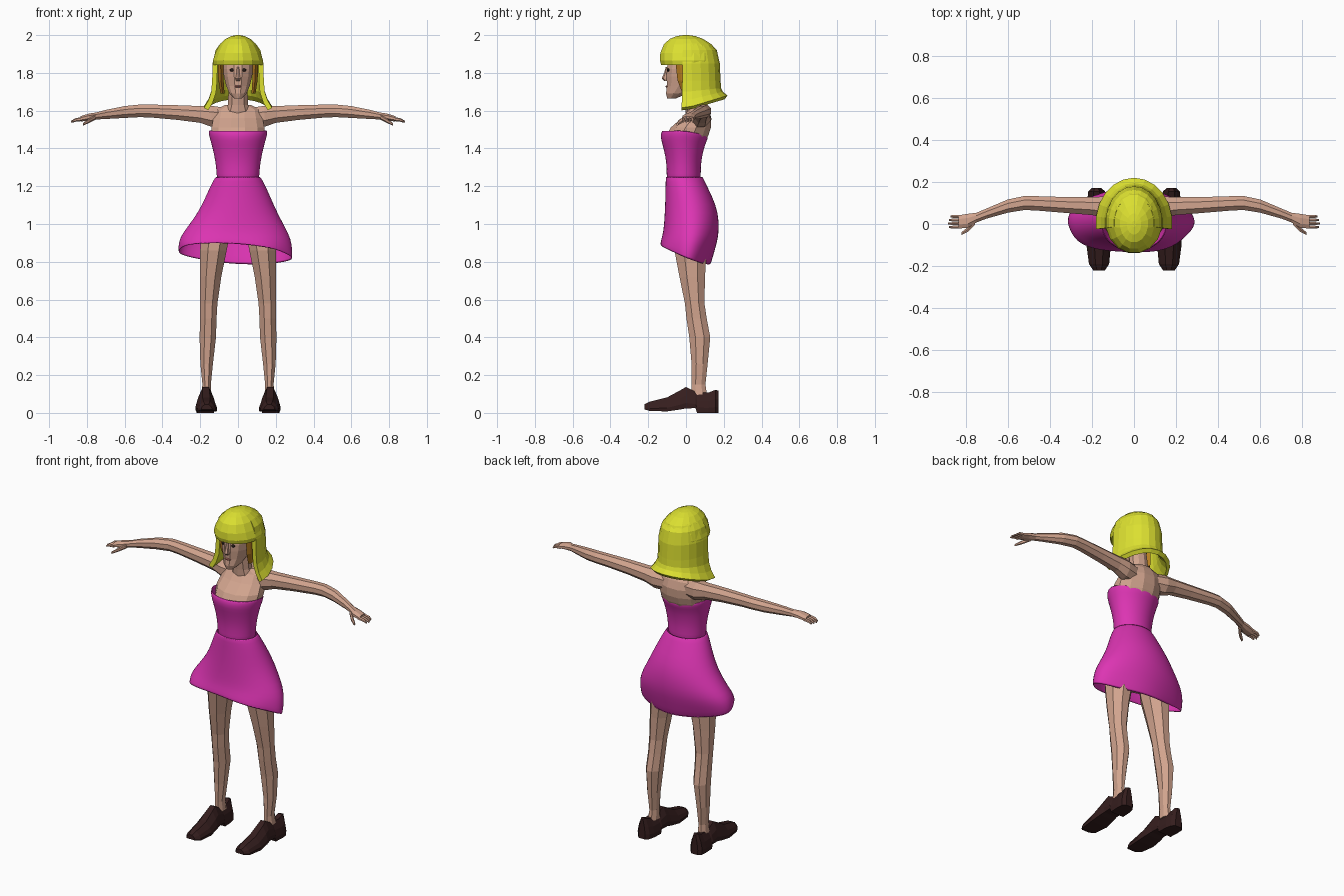
import bpy, bmesh, math
from mathutils import Vector


def material(name, r, g, b):
    m = bpy.data.materials.new(name)
    m.diffuse_color = (r, g, b, 1)
    return m


SKIN = material("skin", 0.64, 0.37, 0.27)
HAIR = material("yellow_hair", 0.71, 0.74, 0.03)
AMBER = material("amber_hair", 0.48, 0.21, 0.015)
PINK = material("pink_cloth", 0.72, 0.035, 0.45)
SHOE = material("dark_leather", 0.036, 0.013, 0.013)
DARK = material("dark_eye", 0.02, 0.012, 0.01)
LIP = material("lips", 0.38, 0.13, 0.11)


def loft(name, rings, mat, caps=True, closed=True):
    """Skin a list of equally long point rings."""
    bm = bmesh.new()
    vs = [[bm.verts.new(p) for p in r] for r in rings]
    n = len(vs[0])
    for a, b in zip(vs, vs[1:]):
        for i in range(n if closed else n - 1):
            j = (i + 1) % n
            bm.faces.new((a[i], a[j], b[j], b[i]))
    if caps:
        bm.faces.new(vs[0])
        bm.faces.new(vs[-1])
    bmesh.ops.recalc_face_normals(bm, faces=bm.faces[:])
    me = bpy.data.meshes.new(name)
    bm.to_mesh(me)
    bm.free()
    me.materials.append(mat)
    ob = bpy.data.objects.new(name, me)
    bpy.context.collection.objects.link(ob)
    return ob


def ring_z(z, cx, cy, rx, ry, n=10):
    off = math.pi / n
    return [(cx + rx * math.cos(off + 2 * math.pi * i / n),
             cy + ry * math.sin(off + 2 * math.pi * i / n), z) for i in range(n)]


def ring_x(x, cy, cz, ry, rz, n=8):
    off = math.pi / n
    return [(x, cy + ry * math.cos(off + 2 * math.pi * i / n),
             cz + rz * math.sin(off + 2 * math.pi * i / n)) for i in range(n)]


def blob(name, loc, scale, mat):
    bpy.ops.mesh.primitive_uv_sphere_add(segments=10, ring_count=6, radius=1, location=loc)
    ob = bpy.context.object
    ob.name = name
    ob.scale = scale
    ob.data.materials.append(mat)
    return ob


def cloth(ob):
    """Give a sheet thickness and smooth it."""
    mod = ob.modifiers.new("thickness", 'SOLIDIFY')
    mod.thickness, mod.offset = 0.006, -1
    ob.modifiers.new("smooth", 'SUBSURF').levels = 1
    ob.modifiers["smooth"].render_levels = 1
    for p in ob.data.polygons:
        p.use_smooth = True


# Torso, neck and head
torso = [(0.90, 0.03, 0.13, 0.08), (1.02, 0.035, 0.15, 0.10), (1.25, -0.01, 0.10, 0.075),
         (1.40, -0.008, 0.12, 0.095), (1.47, 0.008, 0.143, 0.115), (1.51, 0.025, 0.145, 0.11),
         (1.56, 0.055, 0.135, 0.082), (1.605, 0.068, 0.125, 0.055), (1.63, 0.065, 0.07, 0.045)]
loft("torso", [ring_z(z, 0, c, a, b, 12) for z, c, a, b in torso], SKIN)
neck = [(1.57, 0.06, 0.08, 0.06), (1.63, 0.045, 0.056, 0.05), (1.74, 0.03, 0.052, 0.05)]
loft("neck", [ring_z(z, 0, c, a, b) for z, c, a, b in neck], SKIN)
head = [(1.665, -0.076, 0.022, 0.024), (1.69, -0.05, 0.047, 0.058), (1.73, -0.018, 0.064, 0.086),
        (1.78, -0.006, 0.077, 0.10), (1.82, 0.0, 0.082, 0.105), (1.88, 0.01, 0.08, 0.105)]
loft("head", [ring_z(z, 0, c, a, b, 12) for z, c, a, b in head], SKIN)
nose = [(1.758, -0.104, 0.012, 0.012), (1.77, -0.111, 0.015, 0.018), (1.80, -0.104, 0.009, 0.012),
        (1.832, -0.098, 0.007, 0.009)]
loft("nose", [ring_z(z, 0, c, a, b, 6) for z, c, a, b in nose], SKIN)
blob("mouth", (0, -0.1, 1.728), (0.022, 0.008, 0.006), LIP)

# Hair: domed cap with fringe, and a flared curtain round the back
cap = [(1.842, 0.012, 0.132, 0.146), (1.865, 0.012, 0.136, 0.153), (1.905, 0.013, 0.122, 0.152),
       (1.95, 0.01, 0.098, 0.13), (1.98, 0.002, 0.067, 0.09), (1.995, 0.0, 0.035, 0.05),
       (2.0, 0.0, 0.01, 0.015)]
loft("hair_cap", [ring_z(z, 0, c, a, b, 16) for z, c, a, b in cap], HAIR)
curtain = [(1.955, 0.095, 0.125, 0), (1.92, 0.12, 0.158, 0), (1.85, 0.136, 0.174, 0),
           (1.76, 0.138, 0.178, 0), (1.70, 0.143, 0.181, 0.02), (1.655, 0.158, 0.19, 0.045),
           (1.615, 0.182, 0.215, 0.065)]
rings = []
for z, rx, ry, lift in curtain:
    angles = [math.radians(-8 + 196 * i / 12) for i in range(13)]
    rings.append([(rx * math.cos(a), 0.005 + ry * math.sin(a), z + lift * max(0, math.sin(a)))
                  for a in angles])
hair = loft("hair_curtain", rings, HAIR, caps=False, closed=False)
# make sure the sheet faces outwards, then thicken inwards
mid = hair.data.polygons[len(hair.data.polygons) // 2]
if mid.normal.dot(mid.center - Vector((0, 0, mid.center.z))) < 0:
    hair.data.flip_normals()
mod = hair.modifiers.new("thickness", 'SOLIDIFY')
mod.thickness, mod.offset = 0.026, -1

# Dress bodice: top edge dips towards the back
bodice = [(1.235, -0.012, 0.113, 0.092), (1.30, -0.012, 0.116, 0.09), (1.36, -0.012, 0.126, 0.098),
          (1.42, -0.012, 0.14, 0.113), (1.465, -0.01, 0.154, 0.128), (1.495, -0.006, 0.158, 0.122)]
rings = []
for k, (z, cy, rx, ry) in enumerate(bodice):
    drop = 0.025 * max(0, k - 3) / 2
    rings.append([(x, y, zz - drop * max(0, (y - cy) / ry)) for x, y, zz in
                  ring_z(z, 0, cy, rx, ry, 24)])
cloth(loft("dress_bodice", rings, PINK, caps=False))

# Dress skirt: hem high in front, low at the back, with a few folds
skirt = [(1.252, 0, -0.010, 0.119, 0.098), (1.20, 0, 0.002, 0.148, 0.110),
         (1.10, 0, 0.025, 0.190, 0.136), (1.02, -0.005, 0.03, 0.235, 0.145),
         (0.95, -0.012, 0.026, 0.282, 0.147), (0.90, -0.016, 0.012, 0.302, 0.143),
         (0.84, -0.018, -0.006, 0.302, 0.134)]
rings = []
for k, (z, cx, cy, rx, ry) in enumerate(skirt):
    t = (k / 6) ** 4
    ring = []
    for i in range(32):
        a = 2 * math.pi * i / 32
        f = 1 + 0.035 * t * math.sin(5 * a + 0.6)
        dz = -0.055 * math.sin(a) - 0.02 * math.cos(a)
        ring.append((cx + rx * f * math.cos(a), cy + ry * f * math.sin(a), z + t * dz))
    rings.append(ring)
cloth(loft("dress_skirt", rings, PINK, caps=False))

# Paired parts
arm = [(0.07, 0.075, 1.565, 0.045, 0.055), (0.14, 0.08, 1.57, 0.055, 0.06),
       (0.20, 0.085, 1.58, 0.046, 0.048), (0.32, 0.09, 1.59, 0.041, 0.042),
       (0.46, 0.098, 1.598, 0.037, 0.037), (0.52, 0.10, 1.599, 0.036, 0.036),
       (0.60, 0.085, 1.593, 0.034, 0.034), (0.70, 0.05, 1.58, 0.026, 0.026),
       (0.75, 0.03, 1.572, 0.025, 0.02), (0.79, 0.015, 1.566, 0.036, 0.02),
       (0.835, 0.01, 1.556, 0.034, 0.015)]
leg = [(0.98, 0.115, 0.03, 0.085, 0.10), (0.86, 0.13, 0.024, 0.076, 0.092),
       (0.72, 0.145, 0.033, 0.061, 0.073), (0.58, 0.155, 0.046, 0.05, 0.056),
       (0.50, 0.157, 0.056, 0.047, 0.058), (0.40, 0.16, 0.073, 0.047, 0.06),
       (0.26, 0.166, 0.072, 0.036, 0.046), (0.15, 0.166, 0.066, 0.024, 0.04),
       (0.09, 0.168, 0.07, 0.03, 0.045)]
shoe = [(-0.22, 0.166, 0.018, 0.045, 0.028), (-0.19, 0.166, 0.01, 0.06, 0.048),
        (-0.10, 0.168, 0.008, 0.082, 0.058), (-0.03, 0.17, 0.018, 0.12, 0.052),
        (0.0, 0.17, 0.024, 0.137, 0.046), (0.05, 0.172, 0.025, 0.112, 0.046),
        (0.058, 0.172, 0.0, 0.11, 0.046), (0.12, 0.175, 0.0, 0.108, 0.046),
        (0.155, 0.178, 0.0, 0.122, 0.04), (0.172, 0.178, 0.0, 0.118, 0.022)]
# half of a shoe cross-section as (width share, height share)
section = [(0.95, 0), (1, 0.25), (0.8, 0.6), (0.35, 1)]
section += [(-w, h) for w, h in reversed(section)]

for s, side in ((1, "left"), (-1, "right")):
    def flip(ring):
        return [(s * x, y, z) for x, y, z in ring]

    loft(side + "_arm", [flip(ring_x(*r)) for r in arm], SKIN)
    for i in range(4):
        y = -0.015 + 0.017 * i
        tip = 0.885 - 0.006 * abs(i - 1)
        loft(f"{side}_finger_{i + 1}", [flip(ring_x(0.825, y, 1.556, 0.0085, 0.011, 6)),
             flip(ring_x(0.86, y, 1.551, 0.008, 0.009, 6)),
             flip(ring_x(tip, y, 1.541, 0.005, 0.005, 6))], SKIN)
    loft(side + "_thumb", [flip(ring_x(0.755, 0.01, 1.565, 0.014, 0.013, 6)),
         flip(ring_x(0.79, -0.026, 1.546, 0.013, 0.012, 6)),
         flip(ring_x(0.82, -0.046, 1.528, 0.008, 0.007, 6))], SKIN)
    loft(side + "_leg", [flip(ring_z(*r, 8)) for r in leg], SKIN)
    loft(side + "_shoe", [flip([(cx + w * u, y, zb + (zt - zb) * v) for u, v in section])
                          for y, cx, zb, zt, w in shoe], SHOE)
    blob(side + "_eye", (s * 0.032, -0.094, 1.815), (0.013, 0.007, 0.008), DARK)
    # amber lock between the cheek and the outer hair
    lock = [(1.69, 0.082, 0.012, 0.012, 0.03), (1.76, 0.09, -0.005, 0.016, 0.04),
            (1.85, 0.092, -0.01, 0.018, 0.045)]
    loft(side + "_inner_lock", [flip(ring_z(*r, 6)) for r in lock], AMBER)
